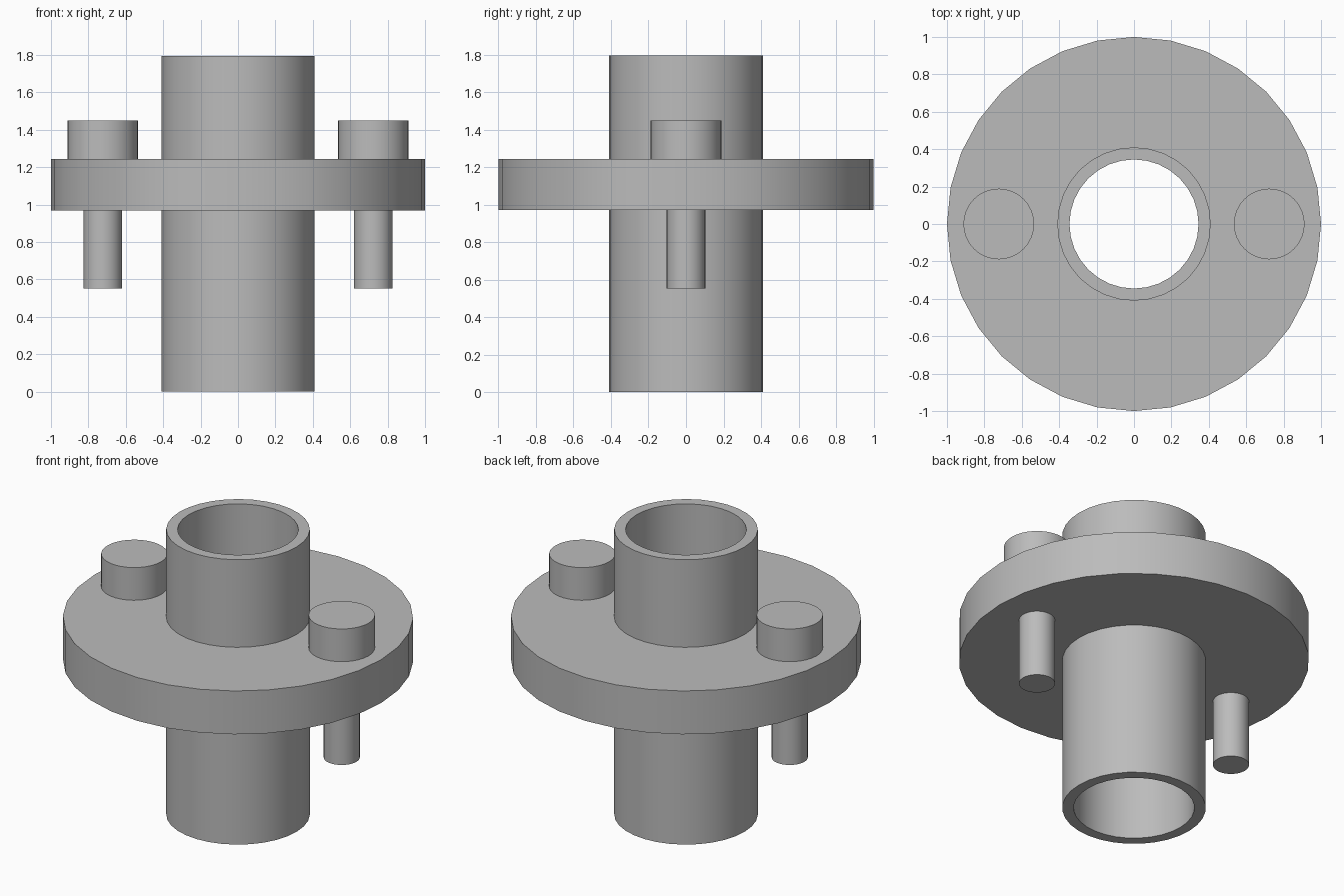
import bpy, bmesh, math

cube = bpy.data.objects.get("Cube")
if cube:
    bpy.data.objects.remove(cube, do_unlink=True)

# Plain grey metal
GREY = (0.5, 0.5, 0.5, 1.0)
metal = bpy.data.materials.new("grey_metal")
metal.use_nodes = True
metal.diffuse_color = GREY
metal.node_tree.nodes["Principled BSDF"].inputs["Base Color"].default_value = GREY


def lathe(name, profile, closed, x=0.0, steps=32):
    """Spin a radius/height profile about z into one solid part."""
    bm = bmesh.new()
    verts = [bm.verts.new((r, 0, z)) for r, z in profile]
    edges = [bm.edges.new(pair) for pair in zip(verts, verts[1:])]
    if closed:
        edges.append(bm.edges.new((verts[-1], verts[0])))
    bmesh.ops.spin(bm, geom=verts + edges, cent=(0, 0, 0), axis=(0, 0, 1),
                   angle=math.tau, steps=steps, use_duplicate=False)
    bmesh.ops.remove_doubles(bm, verts=bm.verts, dist=1e-4)
    bmesh.ops.recalc_face_normals(bm, faces=bm.faces)
    mesh = bpy.data.meshes.new(name)
    bm.to_mesh(mesh)
    bm.free()
    mesh.materials.append(metal)
    obj = bpy.data.objects.new(name, mesh)
    obj.location.x = x
    bpy.context.collection.objects.link(obj)
    bpy.ops.object.select_all(action="DESELECT")
    obj.select_set(True)
    bpy.context.view_layer.objects.active = obj
    bpy.ops.object.shade_smooth_by_angle(angle=math.radians(30))
    return obj


TUBE_R, BORE_R, TUBE_TOP = 0.41, 0.345, 1.795
FLANGE_LOW, FLANGE_TOP = 0.97, 1.243

# Open tube
lathe("tube", [(BORE_R, 0), (TUBE_R, 0), (TUBE_R, TUBE_TOP), (BORE_R, TUBE_TOP)], True)

# Round flange fitted around the tube
lathe("flange", [(TUBE_R, FLANGE_LOW), (1, FLANGE_LOW),
                 (1, FLANGE_TOP), (TUBE_R, FLANGE_TOP)], True)

# Bolts: wide head above the flange, shank through it
for side, x in (("left", 0.723), ("right", -0.723)):
    lathe(side + "_bolt", [(0, 0.552), (0.103, 0.552), (0.103, FLANGE_TOP),
                           (0.189, FLANGE_TOP), (0.189, 1.449), (0, 1.449)], False, x)
